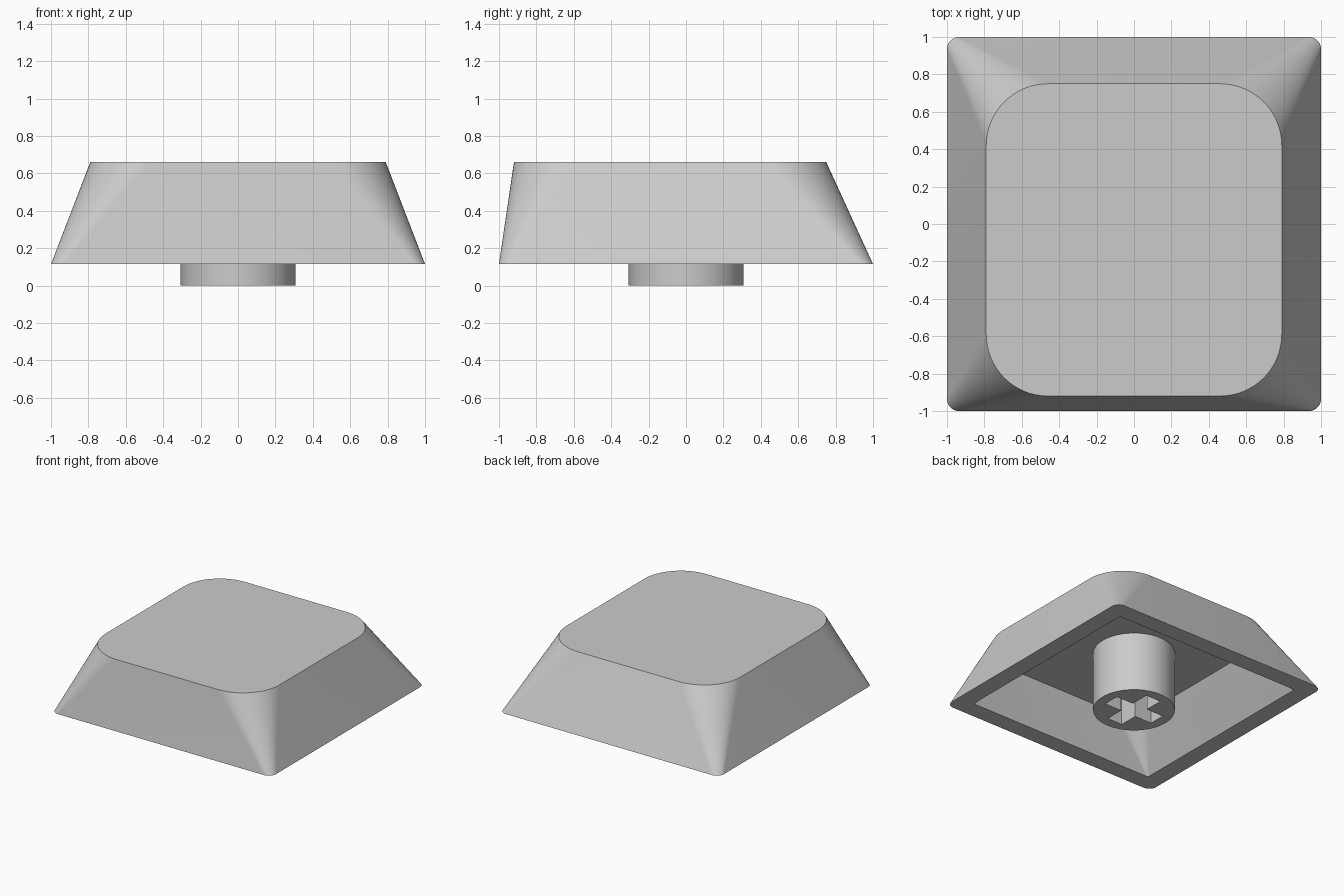
import bpy, bmesh, math

cube = bpy.data.objects.get("Cube")
if cube:
    bpy.data.objects.remove(cube, do_unlink=True)

grey = bpy.data.materials.new("plain_grey")
grey.use_nodes = True
colour = (0.6, 0.6, 0.6, 1)
grey.diffuse_color = colour
grey.node_tree.nodes["Principled BSDF"].inputs["Base Color"].default_value = colour


def rounded_loop(bm, half_x, front, back, radius, z, steps=16):
    """Ring of vertices around a rectangle with rounded corners."""
    verts = []
    corners = [(half_x, back), (-half_x, back), (-half_x, front), (half_x, front)]
    for i, (cx, cy) in enumerate(corners):
        cx -= math.copysign(radius, cx)
        cy -= math.copysign(radius, cy)
        for s in range(steps + 1):
            a = (i + s / steps) * math.pi / 2
            verts.append(bm.verts.new((cx + radius * math.cos(a), cy + radius * math.sin(a), z)))
    return verts


def skin(bm, lower, upper):
    """Quads joining two rings with equal vertex counts."""
    for i in range(len(lower)):
        j = (i + 1) % len(lower)
        bm.faces.new((lower[i], lower[j], upper[j], upper[i]))


def ring_edges(bm, ring):
    return [bm.edges.get((a, b)) or bm.edges.new((a, b))
            for a, b in zip(ring, ring[1:] + ring[:1])]


def finish(bm, name):
    bmesh.ops.recalc_face_normals(bm, faces=bm.faces)
    mesh = bpy.data.meshes.new(name)
    bm.to_mesh(mesh)
    bm.free()
    mesh.materials.append(grey)
    obj = bpy.data.objects.new(name, mesh)
    bpy.context.collection.objects.link(obj)
    bpy.ops.object.select_all(action='DESELECT')
    obj.select_set(True)
    bpy.context.view_layer.objects.active = obj
    bpy.ops.object.shade_smooth_by_angle(angle=math.radians(30))
    return obj


# Hollow tapered cap: outer wall, rim, inner wall and the two flat lids
RIM, TOP, CEILING, WALL = 0.115, 0.66, 0.49, 0.145
bm = bmesh.new()
top = rounded_loop(bm, 0.79, -0.92, 0.75, 0.33, TOP)
outer = rounded_loop(bm, 1, -1, 1, 0.065, RIM)
inner = rounded_loop(bm, 1 - WALL, WALL - 1, 1 - WALL, 0.01, RIM)
ceiling = rounded_loop(bm, 0.79 - WALL, WALL - 0.92, 0.75 - WALL, 0.33 - WALL, CEILING)
for a, b in ((top, outer), (outer, inner), (inner, ceiling)):
    skin(bm, a, b)
bm.faces.new(top)
bm.faces.new(ceiling)
finish(bm, "cap_shell")

# Round stem with a cross-shaped socket in its lower end
RADIUS, ARM, SLOT, DEPTH, SIDES = 0.307, 0.225, 0.068, 0.42, 64
circle = [(RADIUS * math.cos(math.tau * i / SIDES), RADIUS * math.sin(math.tau * i / SIDES))
          for i in range(SIDES)]
cross = []
for k in range(4):
    c, s = round(math.cos(k * math.pi / 2)), round(math.sin(k * math.pi / 2))
    cross += [(c * x - s * y, s * x + c * y)
              for x, y in ((ARM, -SLOT), (ARM, SLOT), (SLOT, SLOT))]

bm = bmesh.new()
ring = lambda points, z: [bm.verts.new((x, y, z)) for x, y in points]
wall_low, wall_high = ring(circle, 0), ring(circle, CEILING)
slot_low, slot_high = ring(cross, 0), ring(cross, DEPTH)
skin(bm, wall_low, wall_high)
skin(bm, slot_low, slot_high)
bm.faces.new(wall_high)
bm.faces.new(slot_high)
bmesh.ops.triangle_fill(bm, use_beauty=True, normal=(0, 0, -1),
                        edges=ring_edges(bm, wall_low) + ring_edges(bm, slot_low))
finish(bm, "stem")
